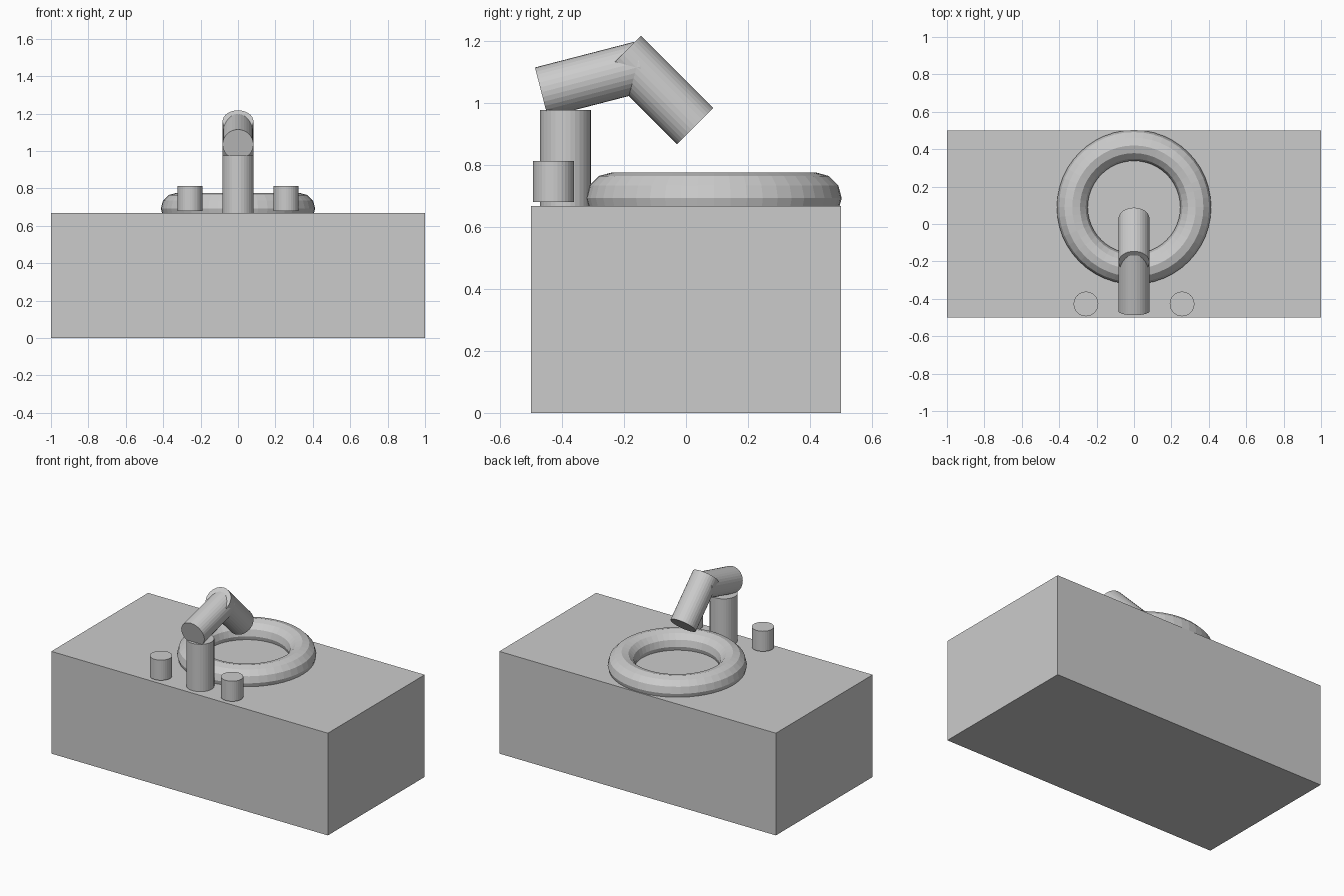
import bpy
from math import radians

if "Cube" in bpy.data.objects:
    bpy.data.objects.remove(bpy.data.objects["Cube"])


def cylinder(name, loc, radius, depth, tilt=0):
    """Capped 32-sided cylinder, tilted about x by the given degrees."""
    bpy.ops.mesh.primitive_cylinder_add(vertices=32, radius=radius, depth=depth,
                                        location=loc, rotation=(radians(tilt), 0, 0))
    bpy.context.object.name = name


# Cabinet block
bpy.ops.mesh.primitive_cube_add(size=1, location=(0, 0, 0.334))
cabinet = bpy.context.object
cabinet.name = "cabinet"
cabinet.scale = (2, 1, 0.668)

# Basin rim, half sunk into the cabinet top
bpy.ops.mesh.primitive_torus_add(location=(0, 0.09, 0.693), major_radius=0.33,
                                 minor_radius=0.0825, major_segments=48, minor_segments=12)
bpy.context.object.name = "basin_rim"

# Faucet: upright post, rising arm, downward spout
cylinder("faucet_post", (0, -0.389, 0.812), 0.0825, 0.33)
cylinder("faucet_arm", (0, -0.307, 1.076), 0.0825, 0.33, -75.5)
cylinder("faucet_spout", (0, -0.0875, 1.042), 0.0825, 0.33, 45)

# Tap knobs on either side
for side, x in (("left", -0.257), ("right", 0.257)):
    cylinder(f"tap_knob_{side}", (x, -0.4275, 0.746), 0.066, 0.132)
